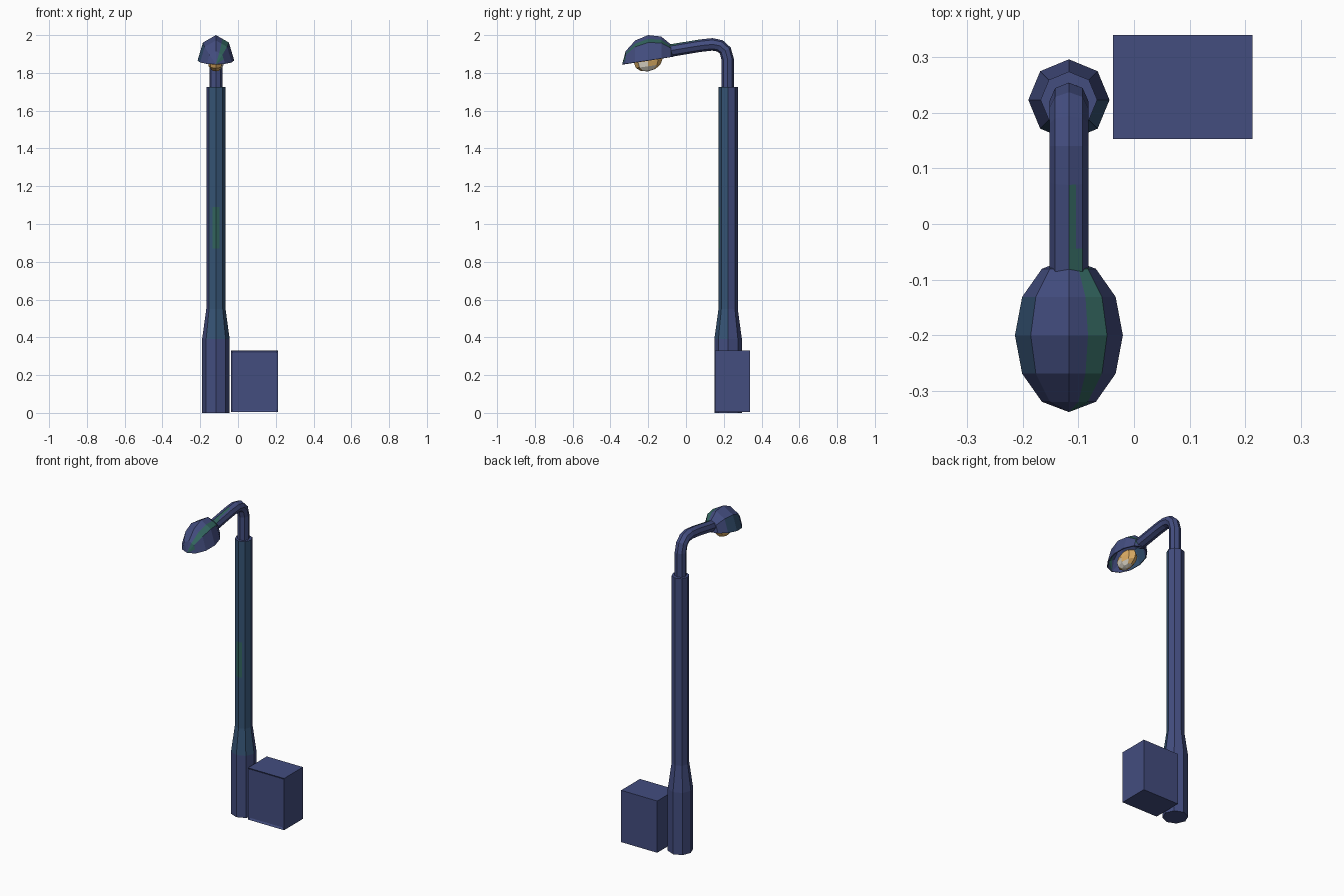
import bpy, bmesh, math
from mathutils import Vector

if "Cube" in bpy.data.objects:
    bpy.data.objects.remove(bpy.data.objects["Cube"])

CX = -0.117   # shared x of pole, arm and lamp
PY = 0.223    # pole y
LY = -0.2     # lamp y


def material(name, rgb):
    m = bpy.data.materials.new(name)
    m.diffuse_color = (*rgb, 1)
    m.use_nodes = True
    m.node_tree.nodes["Principled BSDF"].inputs["Base Color"].default_value = m.diffuse_color
    return m


BLUE = material("dark blue paint", (0.056, 0.074, 0.212))
TEAL = material("worn teal paint", (0.036, 0.088, 0.175))
GREEN = material("green patina", (0.032, 0.130, 0.112))
AMBER = material("amber glass", (0.72, 0.42, 0.13))
CREAM = material("cream glass", (0.75, 0.70, 0.60))


def finish(name, bm, mats, rule=None):
    bmesh.ops.remove_doubles(bm, verts=bm.verts, dist=1e-5)
    bm.normal_update()
    if rule:
        for f in bm.faces:
            f.material_index = rule(f.calc_center_median(), f.normal)
    me = bpy.data.meshes.new(name)
    bm.to_mesh(me)
    bm.free()
    for m in mats:
        me.materials.append(m)
    ob = bpy.data.objects.new(name, me)
    bpy.context.collection.objects.link(ob)
    return ob


def loft(rings, closed=True, caps=True):
    bm = bmesh.new()
    vs = [[bm.verts.new(p) for p in r] for r in rings]
    n = len(vs[0])
    for a, b in zip(vs, vs[1:]):
        for i in range(n if closed else n - 1):
            j = (i + 1) % n
            bm.faces.new((a[i], a[j], b[j], b[i]))
    if caps:
        bm.faces.new(vs[0][::-1])
        bm.faces.new(vs[-1])
    bmesh.ops.recalc_face_normals(bm, faces=bm.faces)
    return bm


def split_arc(start, end, steps):
    """Points on a unit polygon arc, each flat side split in two for paint."""
    corner = [(math.cos(start + (end - start) * i / steps),
               math.sin(start + (end - start) * i / steps)) for i in range(steps + 1)]
    out = []
    for a, b in zip(corner, corner[1:]):
        out += [a, ((a[0] + b[0]) / 2, (a[1] + b[1]) / 2)]
    return out + [corner[-1]]


OCT = split_arc(0, 2 * math.pi, 8)[:-1]

# Octagonal pole with wide base and tapered collar
levels = [(0, .073), (.39, .073), (.55, .051), (.87, .051), (1.09, .051), (1.725, .051)]
pole = loft([[(CX + r * c, PY + r * s, z) for c, s in OCT] for z, r in levels])


def pole_paint(c, n):
    if c.z < .39 or abs(n.z) > .9:
        return 0
    if .87 < c.z < 1.09 and abs(c.x - CX) < .018 and n.y < -.5:
        return 2
    return 1 if n.y < -.8 or (n.y < -.2 and n.x > 0) else 0


finish("pole", pole, [BLUE, TEAL, GREEN], pole_paint)

# Bent arm tube
path = [Vector((CX, y, z)) for y, z in [
    (.221, 1.70), (.221, 1.87), (.208, 1.918), (.18, 1.943), (.14, 1.951),
    (.075, 1.944), (-.04, 1.925), (-.095, 1.916)]]
rings = []
for i, p in enumerate(path):
    t = (path[min(i + 1, len(path) - 1)] - path[max(i - 1, 0)]).normalized()
    side = Vector((1, 0, 0))
    up = side.cross(t)
    rings.append([p + .035 * c * side + .033 * s * up for c, s in OCT])


def arm_paint(c, n):
    if n.z < .6 or c.y > .075 or c.x < CX:
        return 0
    return 1 if c.x < CX + (.013 if c.y > -.04 else .03) else 0


finish("arm", loft(rings), [BLUE, GREEN], arm_paint)

# Half-ellipsoid lamp shade, axis along y, tilted rim
HALF = split_arc(0, math.pi, 4)
rings = []
for k in range(-3, 4):
    a = math.radians(30 * k)
    y = LY + .138 * math.sin(a)
    rim = 1.866 + .15 * (y - LY)
    w = max(math.cos(a), 0)
    rings.append([(CX + .097 * w * c, y, rim + .134 * w * s) for c, s in HALF])
shade = loft(rings, closed=False, caps=False)
bmesh.ops.dissolve_degenerate(shade, dist=1e-5, edges=shade.edges)
bmesh.ops.recalc_face_normals(shade, faces=shade.faces)
if sum(f.normal.z for f in shade.faces) < 0:
    bmesh.ops.reverse_faces(shade, faces=shade.faces)


def shade_paint(c, n):
    w = math.sqrt(max(1e-4, 1 - ((c.y - LY) / .138) ** 2))
    u = (c.x - CX) / (.097 * w)
    if .42 < u < .7:
        return 2
    return 1 if -.9 < u < -.68 and abs(c.y - LY) < .08 else 0


ob = finish("lamp_shade", shade, [BLUE, TEAL, GREEN], shade_paint)
mod = ob.modifiers.new("thickness", "SOLIDIFY")
mod.thickness = .006
mod.offset = -1

# Glass bulb under the shade
bulb = bmesh.new()
bmesh.ops.create_uvsphere(bulb, u_segments=8, v_segments=6, radius=1)
for v in bulb.verts:
    x, y, z = v.co
    v.co = (CX + .044 * x, LY + .075 * y, 1.862 + .054 * z + .011 * y)
finish("bulb", bulb, [AMBER, CREAM],
       lambda c, n: 1 if c.z < 1.85 and n.x > -.3 and -.04 < c.y - LY < .04 else 0)

# Control box with recessed front door
box = bmesh.new()
bmesh.ops.create_cube(box, size=1)
for v in box.verts:
    v.co = (.0875 + .251 * v.co.x, .2465 + .187 * v.co.y, .1675 + .325 * v.co.z)
box.normal_update()
door = [f for f in box.faces if f.normal.y < -.9]
bmesh.ops.inset_region(box, faces=door, thickness=.016)
bmesh.ops.translate(box, vec=(0, .006, 0), verts=door[0].verts)
finish("control_box", box, [BLUE])
